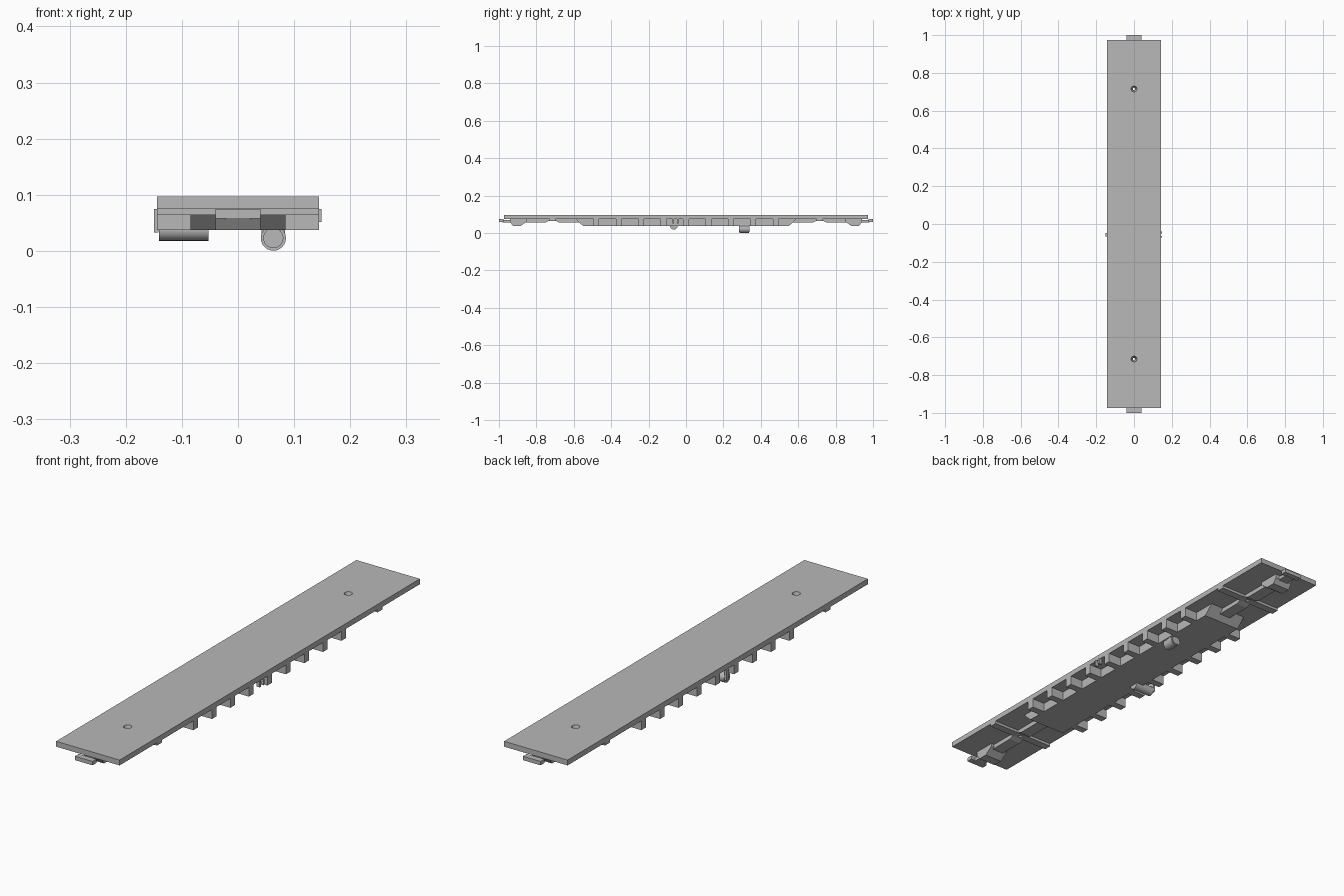
import bpy
import bmesh
import math
from mathutils import Matrix

if "Cube" in bpy.data.objects:
    bpy.data.objects.remove(bpy.data.objects["Cube"])

grey = bpy.data.materials.new("plain_grey")
grey.use_nodes = True
grey.diffuse_color = (0.48, 0.48, 0.48, 1)
grey.node_tree.nodes["Principled BSDF"].inputs["Base Color"].default_value = grey.diffuse_color


def finish(name, bm):
    bmesh.ops.recalc_face_normals(bm, faces=bm.faces)
    mesh = bpy.data.meshes.new(name)
    bm.to_mesh(mesh)
    bm.free()
    mesh.materials.append(grey)
    obj = bpy.data.objects.new(name, mesh)
    bpy.context.collection.objects.link(obj)
    return obj


def box(name, x, y, z):
    """Box from three (low, high) ranges."""
    bm = bmesh.new()
    bmesh.ops.create_cube(bm, size=1)
    for v in bm.verts:
        for i, (lo, hi) in enumerate((x, y, z)):
            v.co[i] = lo if v.co[i] < 0 else hi
    return finish(name, bm)


def side_profile(name, points, half_width, end=1):
    """Extrude a (y, z) outline across the width."""
    bm = bmesh.new()
    face = bm.faces.new([bm.verts.new((-half_width, y * end, z)) for y, z in points])
    new = bmesh.ops.extrude_face_region(bm, geom=[face])["geom"]
    moved = [v for v in new if isinstance(v, bmesh.types.BMVert)]
    bmesh.ops.translate(bm, verts=moved, vec=(2 * half_width, 0, 0))
    return finish(name, bm)


def cylinder(name, centre, r1, r2, depth, axis="Z", segments=24):
    bm = bmesh.new()
    turn = {"X": Matrix.Rotation(math.pi / 2, 4, "Y"),
            "Y": Matrix.Rotation(math.pi / 2, 4, "X"), "Z": Matrix()}[axis]
    bmesh.ops.create_cone(bm, cap_ends=True, segments=segments, radius1=r1,
                          radius2=r2, depth=depth, matrix=Matrix.Translation(centre) @ turn)
    return finish(name, bm)


def smooth(obj):
    bpy.ops.object.select_all(action="DESELECT")
    obj.select_set(True)
    bpy.context.view_layer.objects.active = obj
    bpy.ops.object.shade_smooth_by_angle(angle=math.radians(35))


def cut(obj, cutter):
    mod = obj.modifiers.new("pivot_hole", "BOOLEAN")
    mod.object = cutter
    mod.operation = "DIFFERENCE"
    mod.solver = "EXACT"
    bpy.context.view_layer.objects.active = obj
    bpy.ops.object.modifier_apply(modifier=mod.name)


DECK_W, DECK_Z, LOW = 0.144, 0.075, 0.037
SILL_W, PIVOT = 0.085, 0.715

deck = box("deck", (-DECK_W, DECK_W), (-0.973, 0.973), (DECK_Z, 0.097))

# Deep middle girder with sloping ends
side_profile("middle_girder", [(-0.59, DECK_Z), (-0.55, LOW), (0.55, LOW), (0.59, DECK_Z)], SILL_W)

# Cross ribs on both sides of the girder
for i in range(9):
    y = (i - 4) * 0.12
    for side, name in ((1, "left"), (-1, "right")):
        xs = sorted((side * SILL_W, side * DECK_W))
        box(f"{name}_rib_{i + 1}", xs, (y - 0.015, y + 0.015), (LOW, DECK_Z))

for end, name in ((-1, "front"), (1, "back")):
    # Narrow sill, raised over the pivot
    sill = side_profile(f"{name}_sill", [
        (0.56, DECK_Z), (0.56, 0.057), (0.68, 0.057), (0.705, 0.068),
        (0.725, 0.068), (0.75, 0.057), (0.86, 0.057), (0.86, DECK_Z)], 0.026, end)
    # Bolster beam
    ys = sorted((end * (PIVOT - 0.016), end * (PIVOT + 0.016)))
    bolster = box(f"{name}_bolster", (-DECK_W, DECK_W), ys, (0.064, DECK_Z))
    # Tapered pivot hole
    cutter = cylinder("pivot_cutter", (0, end * PIVOT, 0.078), 0.005, 0.016, 0.04)
    for part in (deck, sill, bolster):
        cut(part, cutter)
    bpy.data.objects.remove(cutter)
    # End block and coupling
    side_profile(f"{name}_end_block", [(0.85, DECK_Z), (0.85, 0.062), (0.885, LOW),
                 (0.925, LOW), (0.94, 0.058), (0.94, DECK_Z)], 0.04, end)
    ys = sorted((end * 0.93, end * 0.98))
    box(f"{name}_coupling_neck", (-0.022, 0.022), ys, (0.055, 0.07))
    ys = sorted((end * 0.975, end))
    box(f"{name}_coupling_plate", (-0.04, 0.04), ys, (0.058, 0.074))

# Brake cylinder lying across, and air tank lying lengthwise
brake = cylinder("brake_cylinder", (-0.097, -0.065, 0.038), 0.02, 0.02, 0.088, "X")
tank = cylinder("air_tank", (0.063, 0.312, 0.023), 0.0225, 0.0225, 0.05, "Y")
cap = cylinder("air_tank_cap", (0.063, 0.312, 0.023), 0.018, 0.018, 0.056, "Y")
for obj in (brake, tank, cap):
    smooth(obj)
for y in (0.3, 0.324):
    box("tank_strap", (0.042, 0.084), (y - 0.003, y + 0.003), (0.024, 0.045))

# Brake levers on the deck sides
for y in (-0.068, -0.045):
    box("left_brake_lever", (0.135, 0.149), (y - 0.004, y + 0.004), (0.052, DECK_Z))
box("right_brake_lever", (-0.15, -0.142), (-0.066, -0.048), (0.033, DECK_Z))
